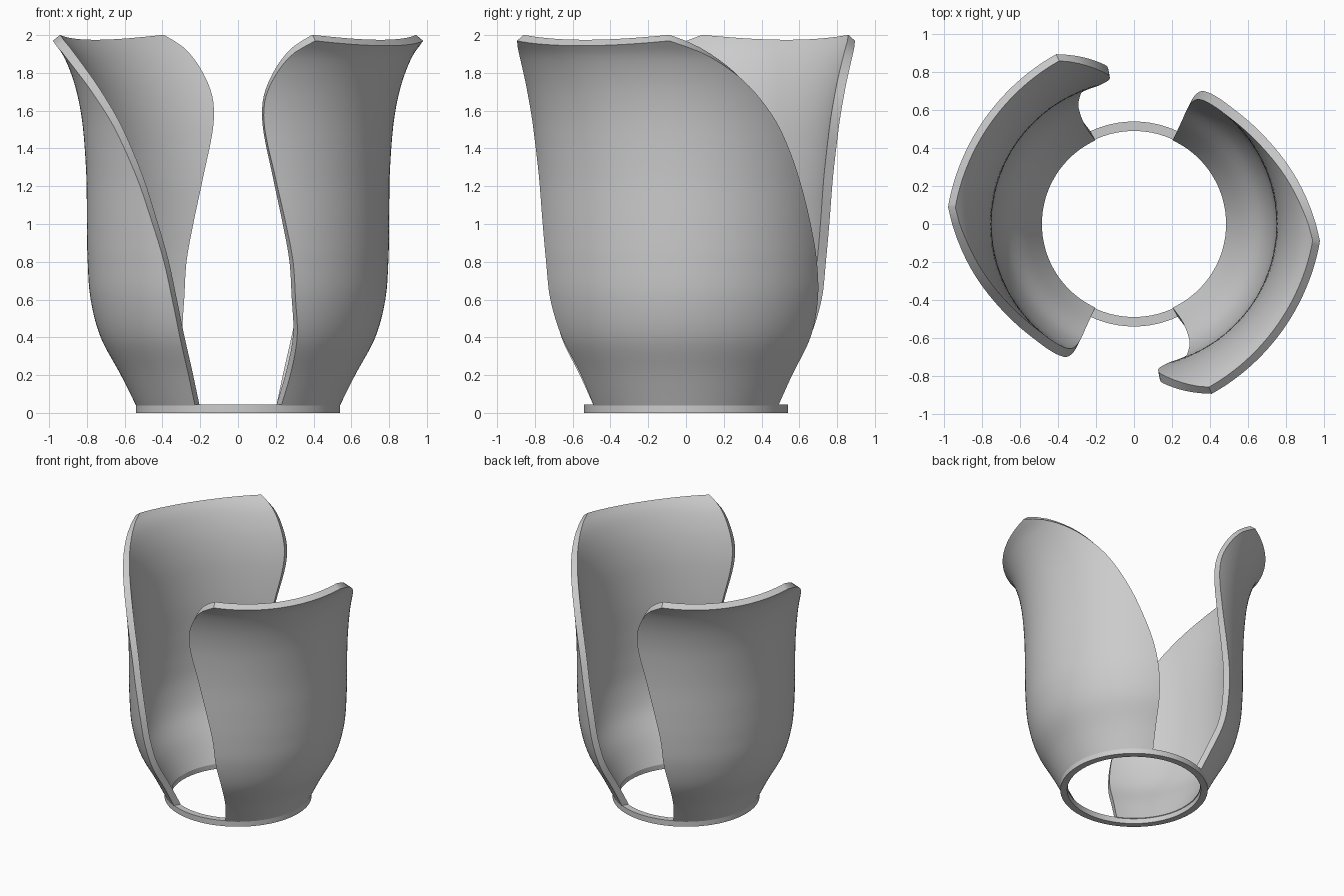
import bpy
import bmesh
from math import cos, sin, pi, radians

if "Cube" in bpy.data.objects:
    bpy.data.objects.remove(bpy.data.objects["Cube"], do_unlink=True)

grey = bpy.data.materials.new("plain grey")
grey.use_nodes = True
colour = (0.6, 0.6, 0.6, 1)
grey.diffuse_color = colour
grey.node_tree.nodes["Principled BSDF"].inputs["Base Color"].default_value = colour

WALL = 0.05
RIM_DIP = 0.026

# Petal stations: height, outer radius, front edge angle, back edge angle
STATIONS = [
    (0.02, 0.53, -65, 65),
    (0.2, 0.62, -63.5, 65),
    (0.4, 0.727, -64.5, 65),
    (0.6, 0.78, -67, 63.5),
    (0.8, 0.796, -68.5, 60.5),
    (1.0, 0.80, -71.5, 55.6),
    (1.25, 0.803, -75.8, 48),
    (1.5, 0.82, -80, 37.6),
    (1.65, 0.843, -80.3, 28.6),
    (1.78, 0.878, -77.2, 18.6),
    (1.9, 0.93, -71.8, 6),
    (1.97, 0.984, -65.4, -5.2),
]


def slope(i, k):
    a, b = STATIONS[max(i - 1, 0)], STATIONS[min(i + 1, len(STATIONS) - 1)]
    return (b[k] - a[k]) / (b[0] - a[0])


def sample(z, k):
    """Smooth interpolation of column k at height z."""
    i = 0
    while i < len(STATIONS) - 2 and z > STATIONS[i + 1][0]:
        i += 1
    a, b = STATIONS[i], STATIONS[i + 1]
    h = b[0] - a[0]
    t = (z - a[0]) / h
    s = 1 - t
    return (a[k] * s * s * (1 + 2 * t) + b[k] * t * t * (3 - 2 * t)
            + h * t * s * (slope(i, k) * s - slope(i + 1, k) * t))


def finish(obj):
    bpy.ops.object.select_all(action="DESELECT")
    obj.select_set(True)
    bpy.context.view_layer.objects.active = obj
    for mod in list(obj.modifiers):
        bpy.ops.object.modifier_apply(modifier=mod.name)
    bpy.ops.object.shade_smooth_by_angle(angle=radians(35))


def add_object(name, bm):
    mesh = bpy.data.meshes.new(name)
    bm.to_mesh(mesh)
    bm.free()
    mesh.materials.append(grey)
    obj = bpy.data.objects.new(name, mesh)
    bpy.context.collection.objects.link(obj)
    return obj


# Petal: a flared wall of revolution between two sweeping side edges
def make_petal(name, turn):
    across, rows = 48, 64
    low, high = STATIONS[0][0], STATIONS[-1][0]
    bm = bmesh.new()
    grid = []
    for j in range(rows + 1):
        v = j / rows
        z = low + (high - low) * v
        front, back = sample(z, 2), sample(z, 3)
        row = []
        for i in range(across + 1):
            u = i / across
            angle = radians(front + (back - front) * u)
            height = z - RIM_DIP * 4 * u * (1 - u) * v ** 8
            r = sample(height, 1)
            row.append(bm.verts.new((r * cos(angle), r * sin(angle), height)))
        grid.append(row)
    for lower, upper in zip(grid, grid[1:]):
        for i in range(across):
            bm.faces.new((lower[i], lower[i + 1], upper[i + 1], upper[i]))
    obj = add_object(name, bm)
    obj.rotation_euler.z = turn
    solid = obj.modifiers.new("wall", "SOLIDIFY")
    solid.thickness = WALL
    solid.offset = -1
    finish(obj)


make_petal("left_petal", 0)
make_petal("right_petal", pi)

# Base ring: a rectangular section spun around the axis
bm = bmesh.new()
outer, inner, top = 0.54, 0.49, 0.045
section = [bm.verts.new(p) for p in
           ((inner, 0, 0), (outer, 0, 0), (outer, 0, top), (inner, 0, top))]
edges = [bm.edges.new((section[i], section[(i + 1) % 4])) for i in range(4)]
bmesh.ops.spin(bm, geom=section + edges, axis=(0, 0, 1), cent=(0, 0, 0),
               angle=2 * pi, steps=128)
bmesh.ops.remove_doubles(bm, verts=bm.verts, dist=0.0001)
bmesh.ops.recalc_face_normals(bm, faces=bm.faces)
finish(add_object("base_ring", bm))
